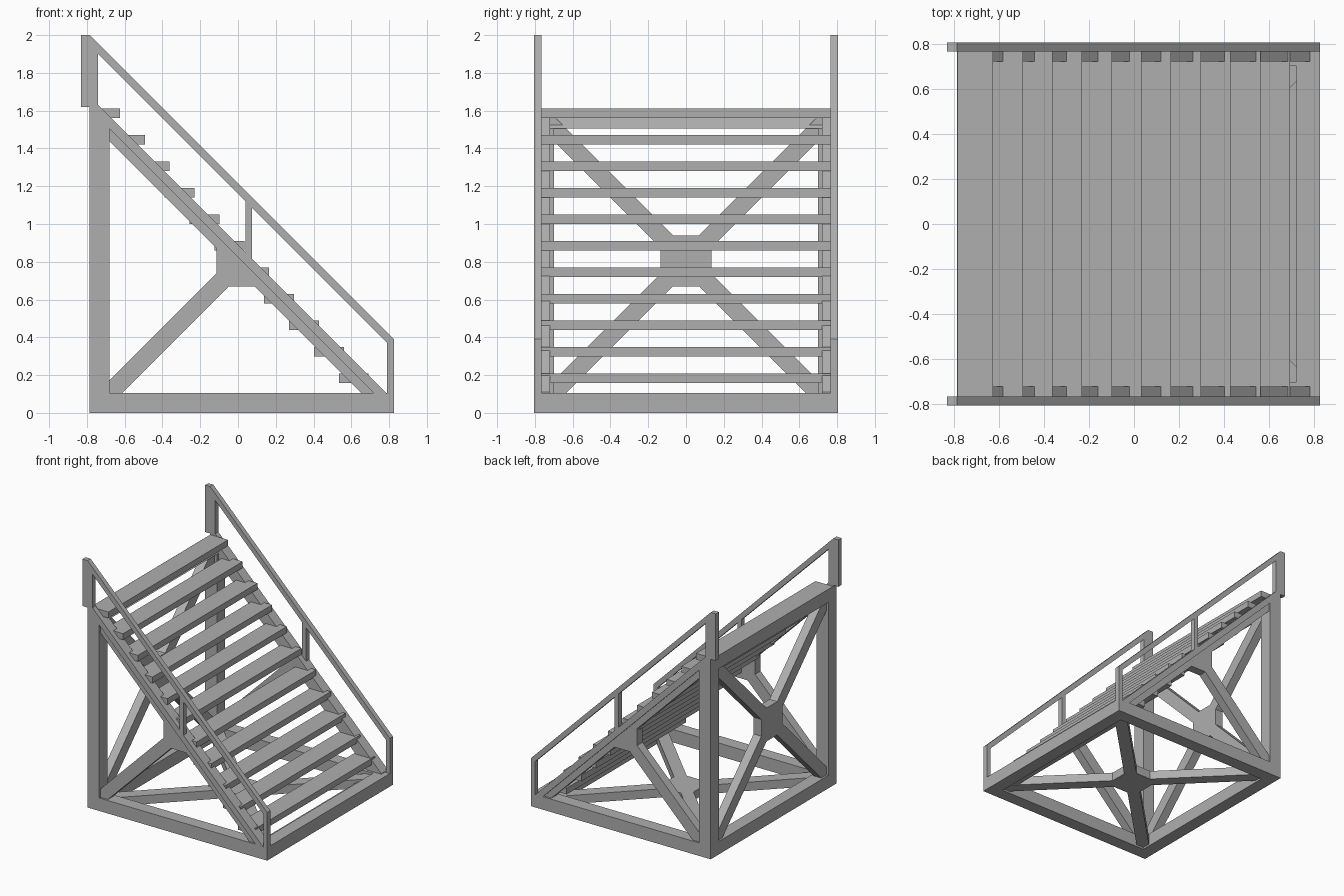
import bpy, bmesh
from mathutils import Vector

cube = bpy.data.objects.get("Cube")
if cube:
    bpy.data.objects.remove(cube, do_unlink=True)

grey = bpy.data.materials.new("plain grey")
grey.use_nodes = True
GREY = (0.43, 0.43, 0.43, 1)
grey.diffuse_color = GREY
grey.node_tree.nodes["Principled BSDF"].inputs["Base Color"].default_value = GREY

# Main dimensions
BACK, FRONT, SIDE, TOP = -0.785, 0.825, 0.805, 1.61
BEAM = 0.105                      # frame beam thickness
MID, HALF = 0.02, 0.805           # centre of the frame
PANEL_IN = 0.765                  # inner face of the railings
INSET, DEPTH = 0.015, 0.07        # brace recess and thickness

# Turn a flat (u, v) point at a depth into 3D, for each extrusion axis
PLANES = {
    "x": lambda u, v, d: Vector((d, u, v)),
    "y": lambda u, v, d: Vector((u, d, v)),
    "z": lambda u, v, d: Vector((u, v, d)),
}


def prism(name, axis, loops, d0, d1, clip=None):
    """Extrude an outline (plus any hole outlines) from d0 to d1."""
    place = PLANES[axis]
    bm = bmesh.new()
    edges = []
    for loop in loops:
        vs = [bm.verts.new(place(u, v, d0)) for u, v in loop]
        edges += [bm.edges.new((a, b)) for a, b in zip(vs, vs[1:] + vs[:1])]
    bmesh.ops.triangle_fill(bm, edges=edges, use_beauty=True, use_dissolve=False)
    ext = bmesh.ops.extrude_face_region(bm, geom=bm.faces[:])
    moved = [g for g in ext["geom"] if isinstance(g, bmesh.types.BMVert)]
    bmesh.ops.translate(bm, verts=moved, vec=place(0, 0, d1 - d0))
    if clip is not None:          # keep only x + z below the clip value
        cut = bmesh.ops.bisect_plane(
            bm, geom=bm.verts[:] + bm.edges[:] + bm.faces[:],
            plane_co=(clip, 0, 0), plane_no=(1, 0, 1), clear_outer=True)
        rim = [g for g in cut["geom_cut"] if isinstance(g, bmesh.types.BMEdge)]
        bmesh.ops.holes_fill(bm, edges=rim)
    bmesh.ops.recalc_face_normals(bm, faces=bm.faces[:])
    bmesh.ops.dissolve_limit(bm, angle_limit=0.01, verts=bm.verts[:], edges=bm.edges[:])
    mesh = bpy.data.meshes.new(name)
    bm.to_mesh(mesh)
    bm.free()
    mesh.materials.append(grey)
    obj = bpy.data.objects.new(name, mesh)
    bpy.context.collection.objects.link(obj)
    return obj


def rect(u0, u1, v0, v1):
    return [(u0, v0), (u1, v0), (u1, v1), (u0, v1)]


def cross(cu, cv, hub=0.135, flat=0.068, reach=0.76):
    """Diagonal cross with an eight-sided hub."""
    pts = []
    arm = [(hub, flat), (reach, reach - hub + flat), (reach, reach),
           (reach - hub + flat, reach), (flat, hub)]
    for su, sv in ((1, 1), (-1, 1), (-1, -1), (1, -1)):
        quarter = arm if su * sv > 0 else arm[::-1]
        pts += [(cu + su * u, cv + sv * v) for u, v in quarter]
    return pts


# Side parts, repeated on both sides
frame_outline = [(BACK, 0), (FRONT, 0), (FRONT - BEAM, BEAM), (BACK + BEAM, BEAM),
                 (BACK + BEAM, TOP - BEAM), (BACK, TOP)]
panel_outline = [(-0.83, 2), (-0.785, 2), (FRONT, 0.39), (FRONT, 0),
                 (BACK, TOP), (-0.785, 1.62), (-0.83, 1.62)]
LOW, HIGH = 0.89, 1.16            # x + z of the railing openings


def opening(x0, x1):
    return [(x0, HIGH - x0), (x1, HIGH - x1), (x1, LOW - x1), (x0, LOW - x0)]


for label, s in (("left", 1), ("right", -1)):
    prism(label + "_side_frame", "y", [frame_outline], s * (SIDE - BEAM), s * SIDE)
    prism(label + "_side_brace", "y", [cross(MID, HALF)],
          s * (SIDE - INSET - DEPTH), s * (SIDE - INSET), clip=LOW)
    prism(label + "_railing", "y",
          [panel_outline, opening(-0.74, 0.04), opening(0.075, 0.79)],
          s * PANEL_IN, s * SIDE)

# Cross beams of the frame
inner = SIDE - BEAM
prism("back_bottom_beam", "y", [rect(BACK, BACK + BEAM, 0, BEAM)], -inner, inner)
prism("back_top_beam", "y", [[(BACK, TOP - BEAM), (BACK + BEAM, TOP - BEAM), (BACK, TOP)]],
      -inner, inner)
prism("front_bottom_beam", "y", [rect(FRONT - BEAM, FRONT, 0, BEAM)], -PANEL_IN, PANEL_IN)

# Back and bottom cross braces
prism("back_brace", "x", [cross(0, HALF)], BACK + INSET, BACK + INSET + DEPTH)
prism("bottom_brace", "z", [cross(MID, 0)], INSET, INSET + DEPTH)

# Treads
for k in range(-1, 11):
    nose = 0.692 - 0.1317 * k
    top = 0.208 + 0.1403 * k
    prism(f"tread_{k + 2}", "y", [rect(nose - 0.158, nose, top - 0.05, top)],
          -PANEL_IN, PANEL_IN)
